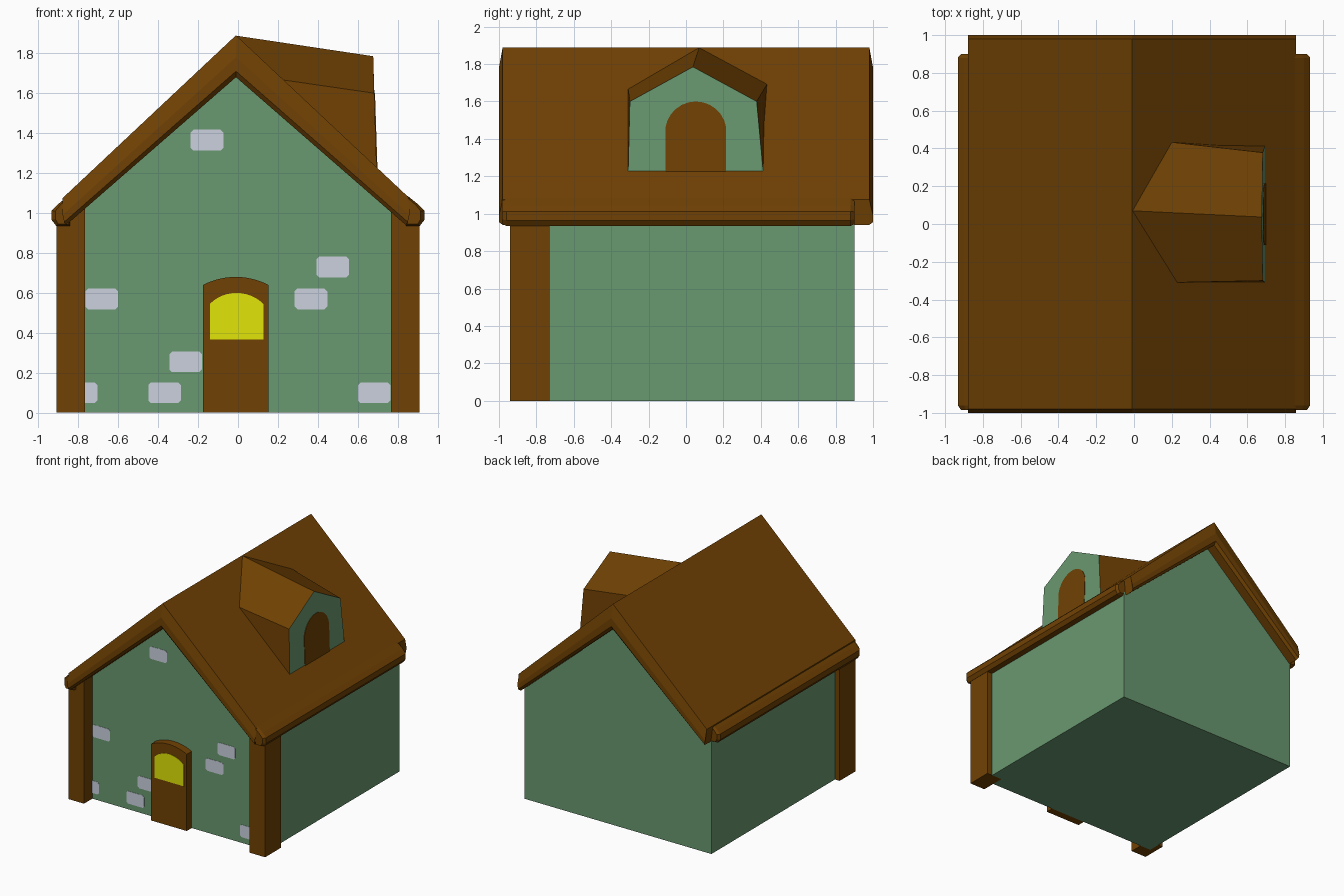
import bpy, bmesh, math

if "Cube" in bpy.data.objects:
    bpy.data.objects.remove(bpy.data.objects["Cube"])


def mat(name, rgb):
    m = bpy.data.materials.new(name)
    m.diffuse_color = (*rgb, 1)
    m.use_nodes = True
    m.node_tree.nodes["Principled BSDF"].inputs["Base Color"].default_value = m.diffuse_color
    return m


GREEN = mat("wall_green", (0.141, 0.314, 0.162))
BROWN = mat("wood_brown", (0.163, 0.053, 0.001))
YELLOW = mat("window_yellow", (0.75, 0.78, 0.002))
GREY = mat("brick_grey", (0.60, 0.64, 0.73))


def loft(name, sections, *mats, rule=None):
    """Solid through closed 3D sections with equal point counts."""
    bm = bmesh.new()
    rings = [[bm.verts.new(p) for p in s] for s in sections]
    n = len(rings[0])
    for a, b in zip(rings, rings[1:]):
        for i in range(n):
            j = (i + 1) % n
            bm.faces.new((a[i], a[j], b[j], b[i]))
    bm.faces.new(rings[0])
    bm.faces.new(rings[-1])
    bmesh.ops.recalc_face_normals(bm, faces=bm.faces)
    bm.normal_update()
    if rule:
        for f in bm.faces:
            f.material_index = rule(f.normal)
    me = bpy.data.meshes.new(name)
    bm.to_mesh(me)
    bm.free()
    for m in mats:
        me.materials.append(m)
    ob = bpy.data.objects.new(name, me)
    bpy.context.collection.objects.link(ob)
    return ob


def at_y(profile, y):
    return [(x, y, z) for x, z in profile]


def prism(name, profile, y0, y1, m):
    return loft(name, [at_y(profile, y0), at_y(profile, y1)], m)


def arch(x0, x1, z0, spring, top, n=12):
    """Straight sided outline with a circular arc on top."""
    c, r, rise = (x0 + x1) / 2, (x1 - x0) / 2, top - spring
    rad = (r * r + rise * rise) / (2 * rise)
    half = math.atan2(r, rad - rise)
    pts = [(x0, z0), (x1, z0)]
    for i in range(n + 1):
        a = half - 2 * half * i / n
        pts.append((c + rad * math.sin(a), top - rad + rad * math.cos(a)))
    return pts


MID = -0.01  # ridge sits slightly left of centre

# Walls with gables
prism("walls", [(-0.865, 0), (-0.865, 0.96), (MID, 1.72), (0.86, 0.96), (0.86, 0)], -0.83, 0.90, GREEN)


# Roof slab with chamfered gable ends
def roof_profile(top, under, x_out, z_out, x_in, z_in):
    pts = [(-x_out, z_out), (0, top), (x_out, z_out), (x_in, z_in), (0, under), (-x_in, z_in)]
    return [(x + MID, z) for x, z in pts]


full = roof_profile(1.89, 1.68, 0.868, 1.075, 0.85, 0.94)
end = roof_profile(1.78, 1.71, 0.868, 0.99, 0.86, 0.955)
loft("roof", [at_y(end, -1.0), at_y(full, -0.98), at_y(full, 0.98), at_y(end, 1.0)], BROWN)

# Eave boards and front corner posts
eave = [(0.84, 0.935), (0.91, 0.935), (0.933, 0.965), (0.933, 1.012), (0.90, 1.045), (0.85, 1.085), (0.84, 1.05)]
eave_end = [(0.85, 0.945), (0.90, 0.945), (0.915, 0.97), (0.915, 1.01), (0.89, 1.04), (0.85, 1.075), (0.845, 1.04)]
post = [(0.765, 0), (0.909, 0), (0.909, 0.96), (0.765, 1.07)]
for side, s in (("left", -1), ("right", 1)):
    e = [(s * x, z) for x, z in eave]
    t = [(s * x, z) for x, z in eave_end]
    loft("eave_board_" + side, [at_y(t, -0.985), at_y(e, -0.96), at_y(e, 0.88), at_y(t, 0.90)], BROWN)
    prism("front_post_" + side, [(s * x, z) for x, z in post], -0.94, -0.73, BROWN)

# Door with yellow window
prism("door", arch(-0.175, 0.153, 0, 0.64, 0.68), -0.895, -0.82, BROWN)
prism("door_window", arch(-0.141, 0.127, 0.367, 0.545, 0.60), -0.898, -0.892, YELLOW)

# Rounded bricks on the front wall
bricks = [(-0.155, 1.365), (0.475, 0.73), (0.365, 0.57), (-0.682, 0.57),
          (-0.262, 0.255), (-0.367, 0.10), (-0.785, 0.10), (0.682, 0.10)]
w, h, c = 0.082, 0.052, 0.014
for i, (bx, bz) in enumerate(bricks):
    outline = [(w, -h + c), (w, h - c), (w - c, h), (c - w, h),
               (-w, h - c), (-w, c - h), (c - w, -h), (w - c, -h)]
    prism("brick_%d" % (i + 1), [(bx + x, bz + z) for x, z in outline], -0.832, -0.827, GREY)

# Crooked dormer: green front, brown sides and roof
front = [(0.695, -0.31, 1.20), (0.682, -0.30, 1.60), (0.677, 0.037, 1.785), (0.682, 0.378, 1.60), (0.695, 0.415, 1.20)]
back = [(0.35, -0.31, 1.43), (0.20, -0.31, 1.67), (MID, 0.07, 1.888), (0.18, 0.435, 1.695), (0.35, 0.43, 1.43)]
loft("dormer", [front, back], GREEN, BROWN, rule=lambda n: 0 if n.x > 0.9 else 1)

# Dormer window plate, leaning with the dormer front
win = arch(-0.11, 0.215, 1.21, 1.46, 1.60)
loft("dormer_window", [[(0.695 + d - 0.0325 * (z - 1.20), y, z) for y, z in win] for d in (-0.003, 0.004)], BROWN)
